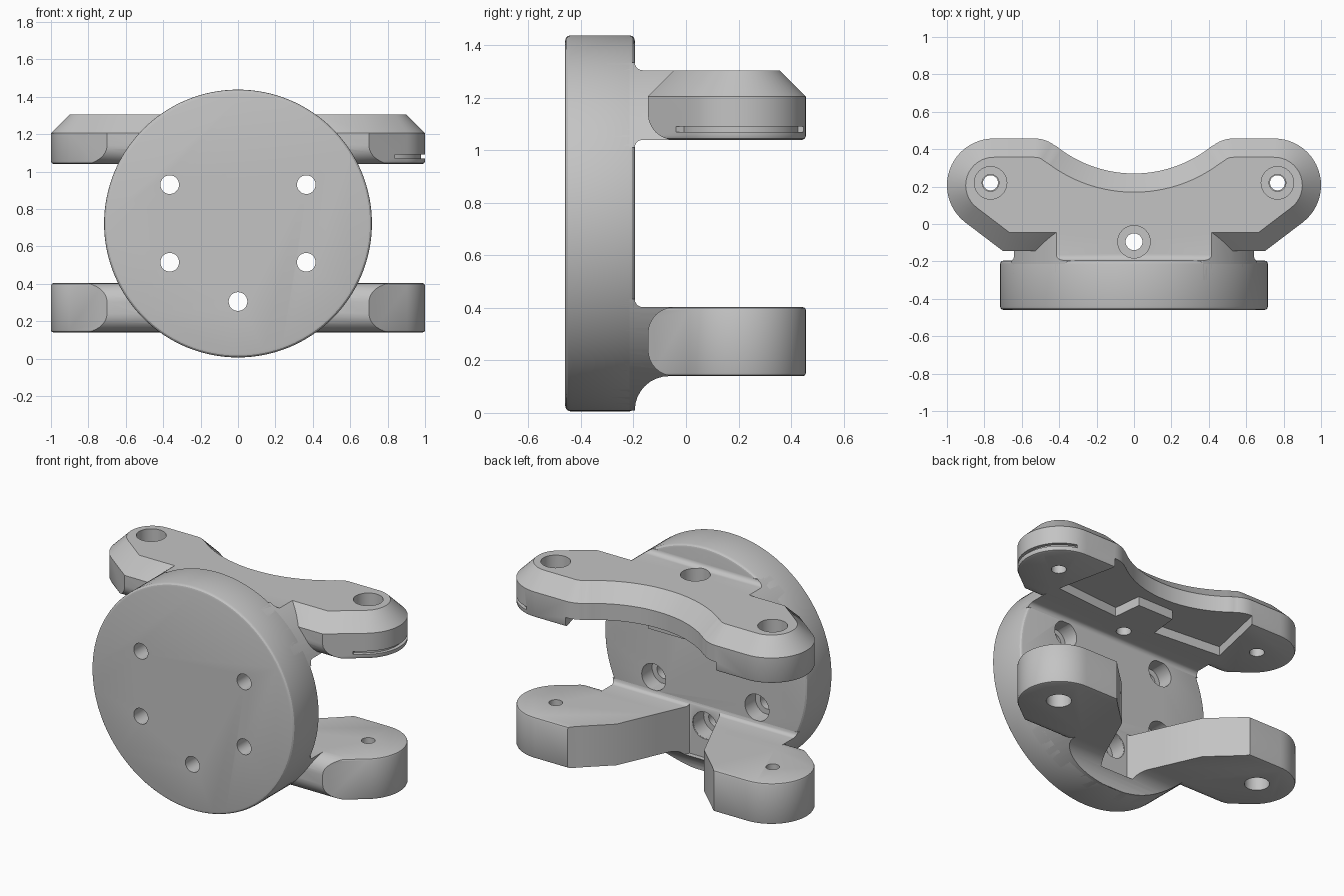
import bpy, bmesh
from math import sin, cos, radians, pi

if "Cube" in bpy.data.objects:
    bpy.data.objects.remove(bpy.data.objects["Cube"])

grey = bpy.data.materials.new("plain grey")
grey.use_nodes = True
GREY = (0.55, 0.55, 0.55, 1)
grey.diffuse_color = GREY
grey.node_tree.nodes["Principled BSDF"].inputs["Base Color"].default_value = GREY

R, CZ = 0.716, 0.722          # disc radius and centre height
BACK, FRONT = -0.195, -0.46   # disc faces


def arc(cx, cy, r, a0, a1, n=10):
    angles = [radians(a0 + (a1 - a0) * i / n) for i in range(n + 1)]
    return [(cx + r * cos(a), cy + r * sin(a)) for a in angles]


def mirror(half):
    return half + [(-x, y) for x, y in reversed(half)]


def prism(name, pts, axis, lo, hi, bevel_lo=0, bevel_hi=0, seg_lo=3, seg_hi=3):
    """Extrude a closed profile along an axis, optionally bevelling its end rims."""
    place = {"x": lambda a, b, t: (t, a, b),
             "y": lambda a, b, t: (a, t, b),
             "z": lambda a, b, t: (a, b, t)}[axis]
    bm = bmesh.new()
    ends = [[bm.verts.new(place(a, b, t)) for a, b in pts] for t in (lo, hi)]
    caps = [bm.faces.new(ring) for ring in ends]
    n = len(pts)
    for i in range(n):
        j = (i + 1) % n
        bm.faces.new((ends[0][i], ends[0][j], ends[1][j], ends[1][i]))
    bmesh.ops.recalc_face_normals(bm, faces=bm.faces)
    rims = [list(c.edges) for c in caps]
    for rim, off, seg in zip(rims, (bevel_lo, bevel_hi), (seg_lo, seg_hi)):
        if off:
            bmesh.ops.bevel(bm, geom=rim, offset=off, offset_type="OFFSET",
                            segments=seg, profile=0.5, affect="EDGES",
                            clamp_overlap=False)
    bmesh.ops.recalc_face_normals(bm, faces=bm.faces)
    mesh = bpy.data.meshes.new(name)
    bm.to_mesh(mesh)
    bm.free()
    mesh.materials.append(grey)
    obj = bpy.data.objects.new(name, mesh)
    bpy.context.collection.objects.link(obj)
    return obj


def rod(axis, a, b, r, lo, hi, n=32):
    return prism("cutter", arc(a, b, r, 0, 360, n)[:-1], axis, lo, hi)


def combine(obj, tool, operation="DIFFERENCE"):
    mod = obj.modifiers.new("combine", "BOOLEAN")
    mod.operation, mod.solver, mod.object = operation, "EXACT", tool
    bpy.context.view_layer.objects.active = obj
    bpy.ops.object.modifier_apply(modifier=mod.name)
    bpy.data.objects.remove(tool)


def finish(obj):
    bpy.ops.object.select_all(action="DESELECT")
    obj.select_set(True)
    bpy.context.view_layer.objects.active = obj
    bpy.ops.object.shade_smooth_by_angle(angle=radians(28))


def neck(zb, zt, r_low, y_end):
    """Bridge from the disc to an arm, filleted above and below, cut to the disc's round."""
    r = 0.03
    pts = [(-0.3, zt + r)] + arc(BACK + r, zt + r, r, 180, 270, 5)
    pts += [(y_end, zt), (y_end, zb)]
    pts += arc(BACK + r_low, zb - r_low, r_low, 90, 180, 8) + [(-0.3, zb - r_low)]
    obj = prism("neck", pts, "x", -0.8, 0.8)
    combine(obj, rod("y", 0, CZ, R, -1, 1, 128), "INTERSECT")
    return obj


# Rounded end shared by both arms, running from the back edge round to the front
LOBE = arc(0.75, 0.207, 0.25, 90, -52, 22) + [(0.7, -0.145)]

# Mounting disc with counterbored screw holes
disc = prism("mounting_disc", arc(0, CZ, R, 0, 360, 128)[:-1], "y",
             FRONT, BACK, 0.02, 0.02)
for x, z in ((-0.365, 0.93), (0.365, 0.93), (-0.365, 0.515), (0.365, 0.515), (0, 0.305)):
    combine(disc, rod("y", x, z, 0.05, -1, 1))
    combine(disc, rod("y", x, z, 0.085, -0.3, 0))
finish(disc)

# Upper arm: chamfered one-piece bridge with a curved back
ZB, ZT = 1.04, 1.305
curve = arc(0, 0.933, 0.663, -87, -51, 12) + arc(0.53, 0.287, 0.17, 129, 90, 6)
upper = prism("upper_arm", mirror(curve + LOBE), "z", ZB, ZT, 0.015, 0.1, 2, 1)
rounded = [(1, 2), (-0.145, 2)] + arc(-0.045, ZB + 0.1, 0.1, 180, 270, 8) + [(1, ZB)]
combine(upper, prism("cutter", rounded, "x", -2, 2), "INTERSECT")
combine(upper, neck(ZB, ZT, 0.03, 0.02), "UNION")

# Shallow relief beneath it, leaving a centre rib and two end pads
relief = mirror([(0.13, 0.2), (0.15, 0.01), (0.62, 0.05), (0.5, 0.6)])
combine(upper, prism("cutter", relief, "z", 0.9, ZB + 0.06))

# Thin slot round the left end
slot = arc(0.75, 0.207, 0.3, -70, 75, 20) + arc(0.75, 0.207, 0.228, 75, -70, 20)
combine(upper, prism("cutter", slot, "z", ZB + 0.03, ZB + 0.05))

for x, y in ((-0.767, 0.22), (0.767, 0.22), (0, -0.095)):
    combine(upper, rod("z", x, y, 0.045, 0.9, 1.5))
    combine(upper, rod("z", x, y, 0.087, ZT - 0.1, 1.5))
finish(upper)

# Lower arms: two prongs parted by a flared gap
ZB, ZT = 0.14, 0.403
lower = prism("lower_arms", mirror(LOBE), "z", ZB, ZT, 0.012, 0.012, 2, 2)
rounded = arc(-0.045, ZT - 0.1, 0.1, 90, 180, 8) + arc(-0.045, ZB + 0.1, 0.1, 180, 270, 8)
combine(lower, prism("cutter", rounded + [(1, ZB), (1, ZT)], "x", -2, 2), "INTERSECT")
combine(lower, neck(ZB, ZT, 0.13, 0.02), "UNION")
gap = mirror([(0.107, -0.19), (0.31, 0.26), (0.46, 0.4), (0.52, 0.46), (0.52, 0.7)])
combine(lower, prism("cutter", gap, "z", 0.1, 1))
# Clear the middle screw through the filleted root
combine(lower, rod("y", 0, 0.305, 0.086, -0.5, 0.1))
for x in (-0.767, 0.767):
    combine(lower, rod("z", x, 0.22, 0.04, 0, 1))
    combine(lower, rod("z", x, 0.22, 0.075, 0, ZB + 0.1))
finish(lower)
